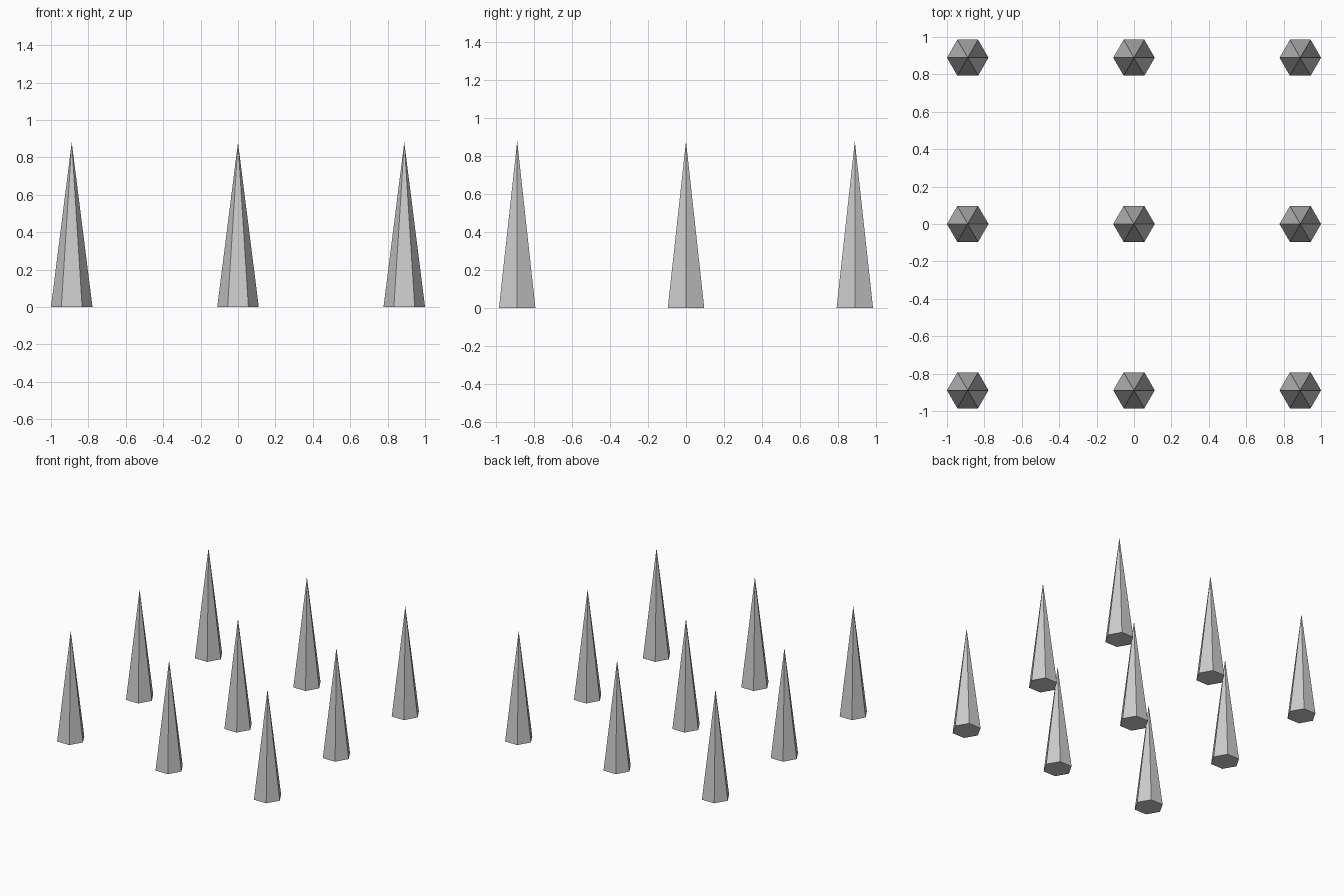
import bpy, bmesh
from math import radians
from mathutils import Matrix

if "Cube" in bpy.data.objects:
    bpy.data.objects.remove(bpy.data.objects["Cube"])

RADIUS, HEIGHT, SPACING = 0.111, 0.88, 0.889

# One six-sided spike, corners pointing along x, closed base on the ground
mesh = bpy.data.meshes.new("spike")
bm = bmesh.new()
bmesh.ops.create_cone(
    bm, cap_ends=True, segments=6, radius1=RADIUS, radius2=0, depth=HEIGHT,
    matrix=Matrix.Translation((0, 0, HEIGHT / 2)) @ Matrix.Rotation(radians(30), 4, 'Z'))
bmesh.ops.remove_doubles(bm, verts=bm.verts, dist=1e-5)
bmesh.ops.recalc_face_normals(bm, faces=bm.faces)
bm.to_mesh(mesh)
bm.free()

# Three by three grid of spikes
for row in range(3):
    for col in range(3):
        spike = bpy.data.objects.new(f"spike_{row + 1}_{col + 1}", mesh)
        spike.location = ((col - 1) * SPACING, (row - 1) * SPACING, 0)
        bpy.context.collection.objects.link(spike)
